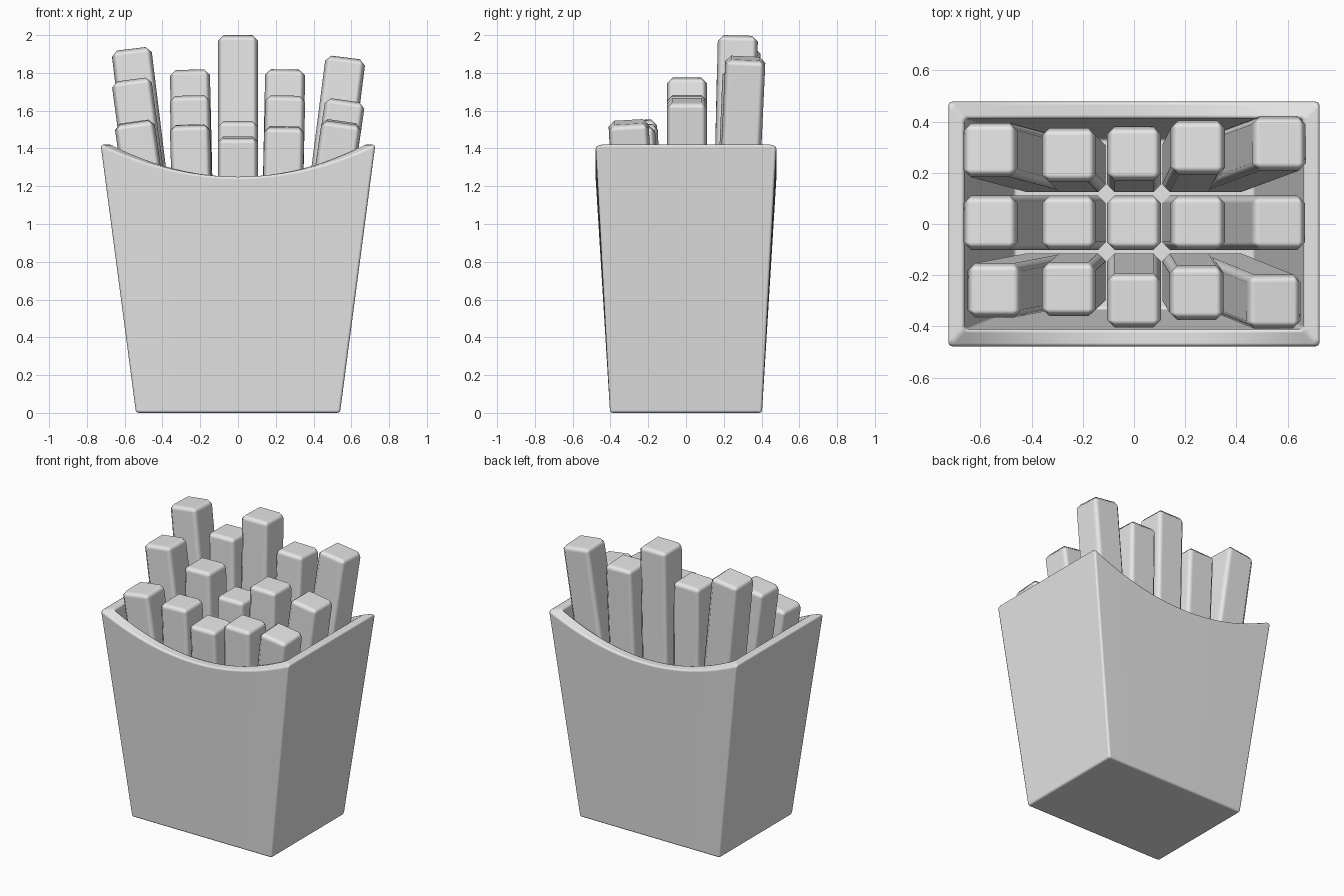
import bpy
import bmesh
from mathutils import Vector

if "Cube" in bpy.data.objects:
    bpy.data.objects.remove(bpy.data.objects["Cube"], do_unlink=True)

grey = bpy.data.materials.new("plain_grey")
grey.use_nodes = True
grey.diffuse_color = (0.8, 0.8, 0.8, 1)
grey.node_tree.nodes["Principled BSDF"].inputs["Base Color"].default_value = (0.8, 0.8, 0.8, 1)


def finish(bm, name, bevel, segments):
    """Turn a bmesh into a smooth object with softened edges."""
    bmesh.ops.recalc_face_normals(bm, faces=bm.faces)
    for f in bm.faces:
        f.smooth = True
    mesh = bpy.data.meshes.new(name)
    bm.to_mesh(mesh)
    bm.free()
    mesh.materials.append(grey)
    obj = bpy.data.objects.new(name, mesh)
    bpy.context.collection.objects.link(obj)
    mod = obj.modifiers.new("soft_edges", "BEVEL")
    mod.width = bevel
    mod.segments = segments
    mod.limit_method = "ANGLE"
    mod.harden_normals = True
    return obj


# Carton: tapered box, open on top, with dipped front and back rims
COLUMNS = 24
us = [2 * i / COLUMNS - 1 for i in range(COLUMNS + 1)]
outline = [(u, -1) for u in us] + [(u, 1) for u in reversed(us)]


def rim(u):
    return 1.25 + 0.17 * u * u


bm = bmesh.new()


def ring(hx, hy, height):
    return [bm.verts.new((u * hx, s * hy, height(u))) for u, s in outline]


rings = [
    ring(0.54, 0.402, lambda u: 0),
    ring(0.727, 0.479, rim),
    ring(0.663, 0.412, rim),
    ring(0.47, 0.335, lambda u: 0.06),
]
for low, high in zip(rings, rings[1:]):
    for i in range(len(outline)):
        j = (i + 1) % len(outline)
        bm.faces.new((low[i], low[j], high[j], high[i]))
bm.faces.new(rings[0])
bm.faces.new(rings[-1])
finish(bm, "carton", 0.014, 2)

# Fries: bevelled sticks fanning out from a tight bundle; (x, y, z) of each tip
rows = {
    "front": [(-0.55, -0.26, 1.54), (-0.255, -0.255, 1.525), (0, -0.30, 1.46),
              (0.245, -0.27, 1.515), (0.55, -0.305, 1.54)],
    "middle": [(-0.565, 0.005, 1.765), (-0.255, 0.005, 1.68), (0, 0.005, 1.545),
               (0.25, 0.005, 1.68), (0.568, 0.005, 1.655)],
    "back": [(-0.565, 0.29, 1.925), (-0.255, 0.27, 1.815), (0, 0.275, 1.998),
             (0.25, 0.30, 1.815), (0.57, 0.315, 1.878)],
}
base_x = (-0.34, -0.215, 0, 0.215, 0.34)
base_y = {"front": -0.22, "middle": 0.005, "back": 0.23}
WIDTH = 0.212

for row, tips in rows.items():
    for n, (tip, bx) in enumerate(zip(tips, base_x), 1):
        base = Vector((bx, base_y[row], 0.08))
        axis = Vector(tip) - base
        bm = bmesh.new()
        bmesh.ops.create_cube(bm, size=1)
        bmesh.ops.scale(bm, vec=(WIDTH, WIDTH, axis.length), verts=bm.verts)
        fry = finish(bm, f"fry_{row}_{n}", 0.03, 1)
        fry.location = base + axis / 2
        fry.rotation_mode = "QUATERNION"
        fry.rotation_quaternion = Vector((0, 0, 1)).rotation_difference(axis)
